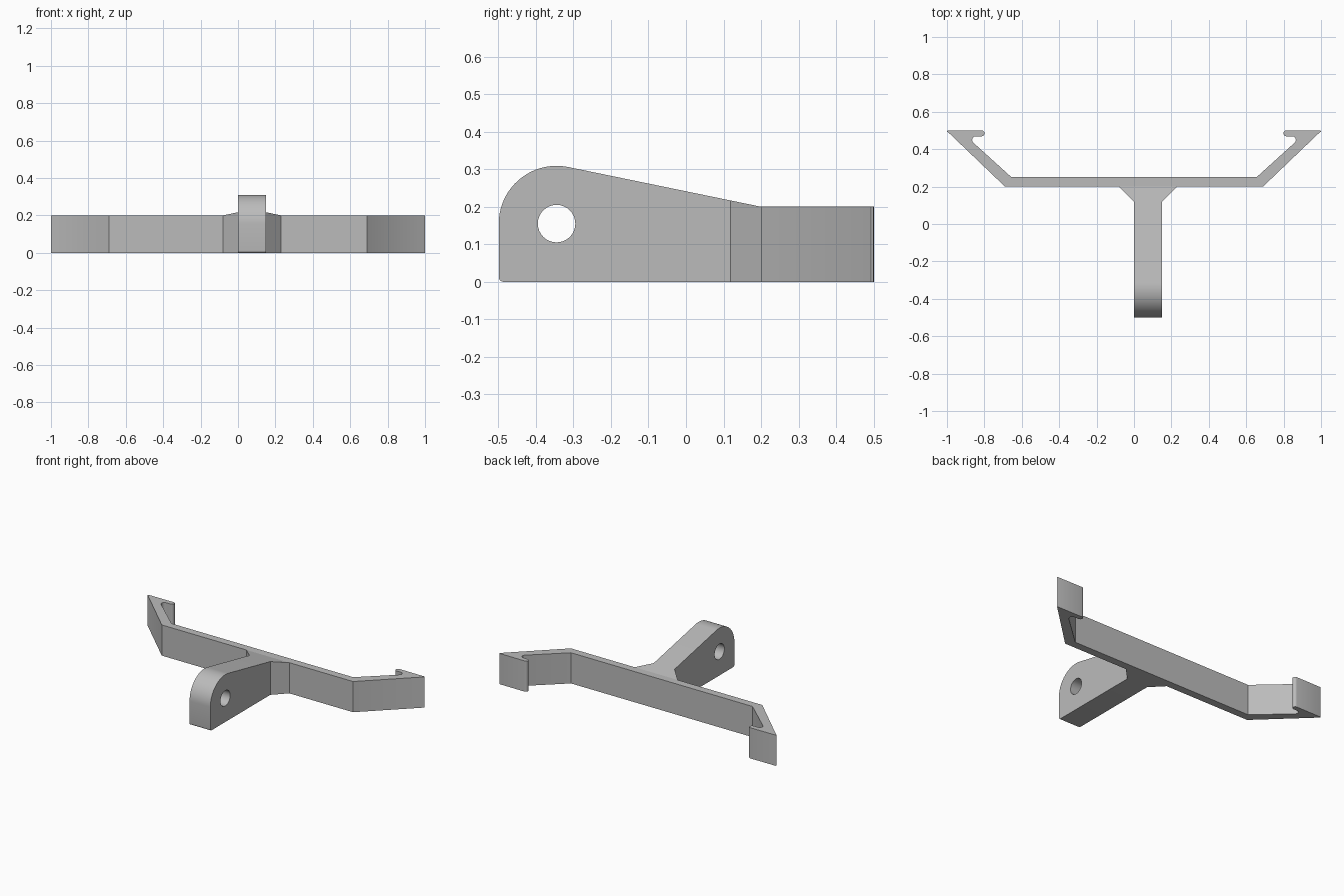
import bpy
import bmesh
from math import cos, sin, radians
from mathutils import Vector

if "Cube" in bpy.data.objects:
    bpy.data.objects.remove(bpy.data.objects["Cube"], do_unlink=True)

grey = bpy.data.materials.new("plain grey")
grey.use_nodes = True
grey.diffuse_color = (0.5, 0.5, 0.5, 1)
grey.node_tree.nodes["Principled BSDF"].inputs["Base Color"].default_value = (0.5, 0.5, 0.5, 1)


def arc(cx, cy, r, start, end, steps):
    angles = [radians(start + (end - start) * i / steps) for i in range(steps + 1)]
    return [(cx + r * cos(a), cy + r * sin(a)) for a in angles]


def prism(name, outline, low, high, axis):
    """Extrude a 2D outline along z (outline in x, y) or x (outline in y, z)."""
    bm = bmesh.new()
    place = (lambda u, v: (u, v, low)) if axis == "z" else (lambda u, v: (low, u, v))
    face = bm.faces.new([bm.verts.new(place(u, v)) for u, v in outline])
    moved = bmesh.ops.extrude_face_region(bm, geom=[face])["geom"]
    shift = Vector((0, 0, high - low)) if axis == "z" else Vector((high - low, 0, 0))
    bmesh.ops.translate(bm, vec=shift, verts=[g for g in moved if isinstance(g, bmesh.types.BMVert)])
    bmesh.ops.recalc_face_normals(bm, faces=bm.faces)
    mesh = bpy.data.meshes.new(name)
    bm.to_mesh(mesh)
    bm.free()
    mesh.materials.append(grey)
    obj = bpy.data.objects.new(name, mesh)
    bpy.context.collection.objects.link(obj)
    return obj


def cut(obj, tool, operation):
    mod = obj.modifiers.new(operation.lower(), "BOOLEAN")
    mod.object = tool
    mod.operation = operation
    mod.solver = "EXACT"
    tool.hide_render = True
    tool.hide_set(True)


def finish(obj):
    """Apply the modifiers and smooth only the rounded surfaces."""
    bpy.ops.object.select_all(action="DESELECT")
    obj.select_set(True)
    bpy.context.view_layer.objects.active = obj
    for mod in list(obj.modifiers):
        bpy.ops.object.modifier_apply(modifier=mod.name)
    bpy.ops.object.shade_smooth_by_angle(angle=radians(25))


# Clip: right half of the plan outline, then its mirror image
half = [(0.69, 0.2), (0.995, 0.492)]
half += arc(0.994, 0.495, 0.005, -20, 90, 4)
half += arc(0.815, 0.485, 0.016, 90, 270, 10)
half += arc(0.845, 0.449, 0.02, 90, -44, 10)
half += [(0.655, 0.25)]
clip = prism("clip_bar", half + [(-x, y) for x, y in reversed(half)], 0, 0.2, "z")
finish(clip)

# Arm: side profile with a round nose, trimmed to a flared footprint
side = [(0.2, 0), (0.2, 0.2)]
side += arc(-0.345, 0.155, 0.154, 78.3, 180, 28)
side += arc(-0.487, 0.012, 0.012, 180, 270, 5)
arm = prism("pivot_arm", side, -0.1, 0.25, "x")
left_edge = [(0, -0.6), (0, 0.118), (-0.08, 0.2), (-0.08, 0.3)]
footprint = left_edge + [(0.15 - x, y) for x, y in reversed(left_edge)]
cut(arm, prism("footprint_cutter", footprint, -0.1, 0.5, "z"), "INTERSECT")

# Pin hole through the arm
hole = prism("pin_hole_cutter", arc(-0.345, 0.155, 0.05, 0, 348.75, 31), -0.2, 0.3, "x")
cut(arm, hole, "DIFFERENCE")
finish(arm)
